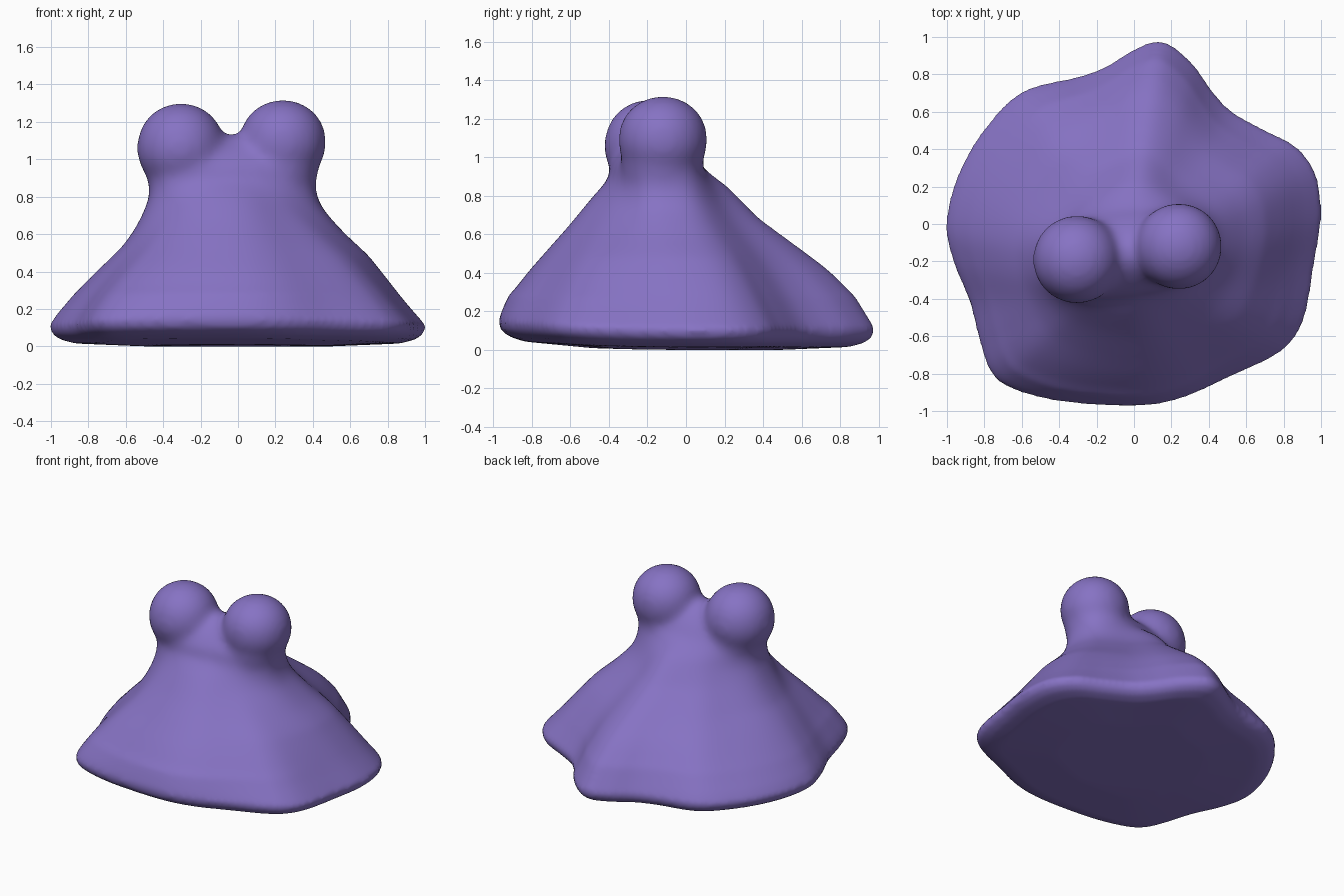
import bpy, bmesh, math
from mathutils import Vector

if "Cube" in bpy.data.objects:
    bpy.data.objects.remove(bpy.data.objects["Cube"])

purple = bpy.data.materials.new("soft purple")
purple.diffuse_color = (0.24, 0.17, 0.55, 1)
purple.use_nodes = True
purple.node_tree.nodes["Principled BSDF"].inputs["Base Color"].default_value = purple.diffuse_color

# Skirt outline, counter-clockwise
OUTLINE = [Vector(p) for p in (
    (1.005, .05), (.975, .27), (.87, .415), (.7, .505), (.53, .6), (.43, .7), (.305, .87),
    (.15, .98), (0, .935), (-.15, .845), (-.3, .79), (-.6, .71), (-.81, .5),
    (-.95, .25), (-1.008, 0), (-.97, -.2), (-.88, -.42), (-.83, -.62), (-.77, -.79),
    (-.66, -.88), (-.4, -.95), (0, -.975), (.25, -.935), (.5, -.825),
    (.74, -.715), (.85, -.625), (.92, -.48), (.97, -.2))]
NECK = Vector((-.03, -.155))
TILT = math.atan2(.07, .5)

# Slope profiles per side: (height, blend from skirt to neck)
RIGHT = ((.11, 0), (.245, .2), (.37, .365), (.49, .525), (.6, .73), (.73, .93), (.82, 1))
LEFT = ((.11, 0), (.155, .05), (.275, .24), (.41, .49), (.545, .75), (.66, .89), (.78, .99), (.82, 1))
FRONT = ((.12, 0), (.27, .085), (.41, .27), (.55, .48), (.67, .66), (.78, .81), (.9, 1))
BACK = ((.11, 0), (.275, .11), (.41, .255), (.53, .43), (.69, .67), (.84, .83), (.95, 1))


def profile(pts, z):
    if z <= pts[0][0]:
        return 0
    for (z0, t0), (z1, t1) in zip(pts, pts[1:]):
        if z <= z1:
            return t0 + (t1 - t0) * (z - z0) / (z1 - z0)
    return 1


def blend(p, z):
    """Mix the side profiles by direction."""
    d = p.normalized()
    wx = d.x * d.x
    return (wx * profile(RIGHT if d.x > 0 else LEFT, z)
            + (1 - wx) * profile(BACK if d.y > 0 else FRONT, z))


def smooth_loop(pts, steps=6):
    """Closed Catmull-Rom curve through the points."""
    out, n = [], len(pts)
    for i in range(n):
        a, b, c, d = (pts[(i + k) % n] for k in (-1, 0, 1, 2))
        for s in range(steps):
            t = s / steps
            out.append(.5 * (2 * b + (c - a) * t + (2 * a - 5 * b + 4 * c - d) * t * t
                             + (3 * b - a - 3 * c + d) * t ** 3))
    return out


def neck_point(angle):
    """Tilted superellipse under the two eyes."""
    a = angle - TILT
    r = ((abs(math.cos(a)) / .445) ** 2.6 + (abs(math.sin(a)) / .23) ** 2.6) ** (-1 / 2.6)
    return NECK + r * Vector((math.cos(angle), math.sin(angle)))


skirt = smooth_loop(OUTLINE)
neck = [neck_point(math.atan2(p.y, p.x)) for p in skirt]

# Body rings: underside, rounded rim (lifted at the front), slope, saddle
rings = []
for z, s in ((0, .5), (.015, .86), (.035, .94), (.065, .985), (.11, 1)):
    rings.append([(p.x * s, p.y * s, z + .04 * max(0, -p.y * s) ** 2) for p in skirt])
for k in range(16):
    z = .17 + k * .052
    lift = .04 * max(0, 1 - (z - .11) / .2)
    ring = []
    for p, q in zip(skirt, neck):
        c = p.lerp(q, blend(p, z))
        ring.append((c.x, c.y, z + lift * max(0, -p.y) ** 2))
    rings.append(ring)
for z, s in ((1.0, .86), (1.05, .68), (1.1, .42), (1.13, .14)):
    rings.append([(*(NECK + (q - NECK) * s), z) for q in neck])

bm = bmesh.new()
loops = [[bm.verts.new(co) for co in ring] for ring in rings]
n = len(skirt)
for lo, hi in zip(loops, loops[1:]):
    for i in range(n):
        j = (i + 1) % n
        bm.faces.new((lo[i], lo[j], hi[j], hi[i]))
bm.faces.new(loops[0][::-1])
bm.faces.new(loops[-1])

# Eye bulbs, each with a narrower stem bulb below
for loc, r, h in (((-.305, -.19, 1.06), .238, .238), ((-.285, -.18, .93), .205, .205),
                  ((.24, -.12, 1.09), .234, .226), ((.22, -.125, .96), .212, .212)):
    made = bmesh.ops.create_uvsphere(bm, u_segments=40, v_segments=24, radius=1)
    for v in made["verts"]:
        v.co = Vector((v.co.x * r, v.co.y * r, v.co.z * h)) + Vector(loc)

mesh = bpy.data.meshes.new("body")
bm.to_mesh(mesh)
bm.free()
mesh.materials.append(purple)
body = bpy.data.objects.new("body_with_eyes", mesh)
bpy.context.collection.objects.link(body)
bpy.context.view_layer.objects.active = body
body.select_set(True)

# Fuse the parts
remesh = body.modifiers.new("fuse", 'REMESH')
remesh.mode = 'VOXEL'
remesh.voxel_size = .02
remesh.use_smooth_shade = True
bpy.ops.object.modifier_apply(modifier="fuse")

# Soften everything a little, and the joins around the eyes strongly
joins = body.vertex_groups.new(name="joins")
for v in body.data.vertices:
    z = v.co.z
    w = min(1, max(0, (z - .3) / .3)) * min(1, max(0, (1.24 - z) / .12))
    if w > 0:
        joins.add([v.index], w, 'REPLACE')
for name, count, group in (("soften", 6, ""), ("soften_joins", 28, "joins")):
    mod = body.modifiers.new(name, 'SMOOTH')
    mod.factor = .5
    mod.iterations = count
    mod.vertex_group = group
for poly in body.data.polygons:
    poly.use_smooth = True
